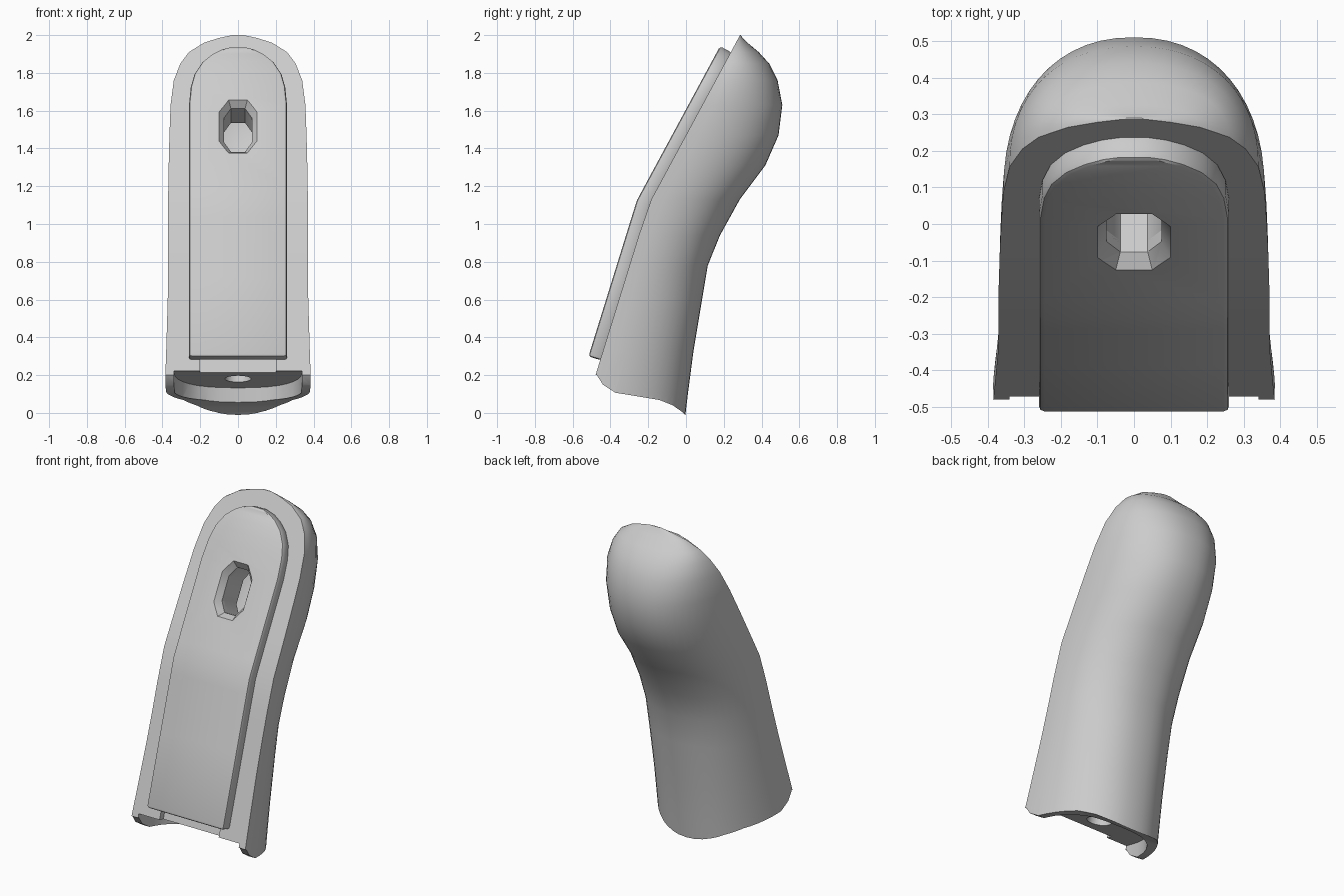
import bpy, bmesh, math
from mathutils import Vector

cube = bpy.data.objects.get("Cube")
if cube:
    bpy.data.objects.remove(cube, do_unlink=True)

grey = bpy.data.materials.new("light_grey")
grey.use_nodes = True
grey.diffuse_color = (0.6, 0.6, 0.6, 1)
grey.node_tree.nodes["Principled BSDF"].inputs["Base Color"].default_value = (0.6, 0.6, 0.6, 1)


def loft(name, rings):
    """Skin closed rings of equal length and cap both ends."""
    bm = bmesh.new()
    rows = [[bm.verts.new(p) for p in ring] for ring in rings]
    n = len(rows[0])
    for a, b in zip(rows, rows[1:]):
        for i in range(n):
            j = (i + 1) % n
            bm.faces.new((a[i], a[j], b[j], b[i]))
    bm.faces.new(rows[0])
    bm.faces.new(rows[-1])
    bmesh.ops.recalc_face_normals(bm, faces=bm.faces)
    mesh = bpy.data.meshes.new(name)
    bm.to_mesh(mesh)
    bm.free()
    mesh.materials.append(grey)
    obj = bpy.data.objects.new(name, mesh)
    bpy.context.collection.objects.link(obj)
    return obj


def activate(obj):
    bpy.ops.object.select_all(action='DESELECT')
    obj.select_set(True)
    bpy.context.view_layer.objects.active = obj


def cut(obj, cutter):
    mod = obj.modifiers.new("cut", 'BOOLEAN')
    mod.operation, mod.solver, mod.object = 'DIFFERENCE', 'EXACT', cutter
    activate(obj)
    bpy.ops.object.modifier_apply(modifier=mod.name)


def smooth(obj, angle):
    activate(obj)
    bpy.ops.object.shade_smooth_by_angle(angle=math.radians(angle))


def open_end(obj, centre, radius):
    """Remove the blind end of a bore so it opens into the hollow shell."""
    bm = bmesh.new()
    bm.from_mesh(obj.data)
    ends = [f for f in bm.faces if (f.calc_center_median() - centre).length < radius]
    bmesh.ops.delete(bm, geom=ends, context='FACES')
    bm.to_mesh(obj.data)
    bm.free()


def front(z):
    """Depth of the bent flat front at a given height."""
    return -0.2 + (z - 1.1) * (0.31 if z < 1.1 else 0.54)


# Grip body: flat front, rounded back; rows of height, half width, back depth
rows = [(-.15, .4, -.02), (.1, .388, .01), (.33, .38, .04), (.6, .372, .085),
        (.78, .37, .115), (.94, .37, .18), (1.13, .37, .285), (1.31, .367, .42),
        (1.47, .363, .49), (1.63, .357, .51), (1.76, .34, .485), (1.85, .305, .44),
        (1.91, .26, .385), (1.96, .18, .325), (1.985, .1, .3), (2, .03, .29)]
STEPS = 28
rings = []
for z, w, back in rows:
    ring = []
    for i in range(STEPS + 1):
        t = math.pi * i / STEPS
        c, s = math.cos(t), math.sin(t)
        x = w * math.copysign(abs(c) ** 0.9, c)
        ring.append((x, front(z) + (back - front(z)) * max(s, 0) ** 0.9, z))
    rings.append(ring)
body = loft("grip_body", rings)

# Curved underside
under = [(-.8, -.5), (-.8, .2), (-.472, .2), (-.44, .15), (-.375, .107),
         (-.24, .085), (-.14, .068), (-.07, .04), (-.02, .005), (.2, -.2), (.2, -.5)]
helpers = [loft("underside_cutter", [[(x, y, z) for y, z in under] for x in (-1, 1)])]

# Recess in the underside, with a roof square to the grip
arc = [(-.34, -.8)]
for i in range(17):
    t = math.pi * i / 16
    c = math.cos(t)
    arc.append((-.34 * math.copysign(abs(c) ** .8, c), -.46 + .35 * max(math.sin(t), 0) ** .8))
arc.append((.34, -.8))
helpers.append(loft("recess_cutter", [[(x, y, .22 - .25 * (y + .46)) for x, y in arc],
                                      [(x, y, -.5) for x, y in arc]]))

# Notch below the front plate
notch = [(-.7, .1), (-.7, .29), (front(.29) + .04, .29), (front(.1) + .04, .1)]
helpers.append(loft("notch_cutter", [[(x, y, z) for y, z in notch] for x in (-.2, .2)]))

# Round bore in the recess roof
axis = Vector((0, .29, .95)).normalized()
side = Vector((1, 0, 0))
across = axis.cross(side)
base = Vector((0, -.3, .18))
turns = [2 * math.pi * i / 16 for i in range(16)]
helpers.append(loft("bore_cutter", [[base + axis * d + (side * math.cos(t) + across * math.sin(t)) * .07
                                     for t in turns] for d in (-.1, .15)]))
for helper in helpers:
    cut(body, helper)

# Raised front plate with a rounded top; rows of height and half width
plate_rows = [(.28, .26), (.7, .26), (1.02, .26), (1.1, .26), (1.18, .26), (1.6, .26),
              (1.7, .25), (1.77, .23), (1.83, .19), (1.87, .14), (1.895, .09), (1.91, .03)]
rings = []
for z, w in plate_rows:
    slope = (front(z + .05) - front(z - .05)) / .1
    normal = Vector((0, -1, slope)).normalized()
    inner = Vector((0, front(z), z)) - normal * .01
    outer = inner + normal * .075
    rings.append([outer - side * w, outer + side * w, inner + side * w, inner - side * w])
plate = loft("front_plate", rings)

# Countersunk slot through the plate into the body
normal = Vector((0, -1, .54)).normalized()
up = Vector((0, .54, 1)).normalized()
middle = Vector((0, front(1.485), 1.485)) + normal * .065


def slot(depth, a, h):
    corner = [(a, h * .55), (a * .5, h), (-a * .5, h), (-a, h * .55),
              (-a, -h * .55), (-a * .5, -h), (a * .5, -h), (a, -h * .55)]
    return [middle - normal * depth + side * x + up * y for x, y in corner]


slot_cutter = loft("slot_cutter", [slot(-.02, .112, .175), slot(.04, .075, .13), slot(.2, .075, .13)])
bevel = plate.modifiers.new("soft_edges", 'BEVEL')
bevel.width, bevel.segments, bevel.limit_method = .015, 2, 'ANGLE'
bevel.angle_limit = math.radians(40)
activate(plate)
bpy.ops.object.modifier_apply(modifier=bevel.name)
for part in (plate, body):
    cut(part, slot_cutter)
helpers.append(slot_cutter)

# Open the bores and finish
open_end(body, middle - normal * .2, .03)
open_end(body, base + axis * .15, .02)
smooth(body, 35)
smooth(plate, 30)
for helper in helpers:
    bpy.data.objects.remove(helper, do_unlink=True)
